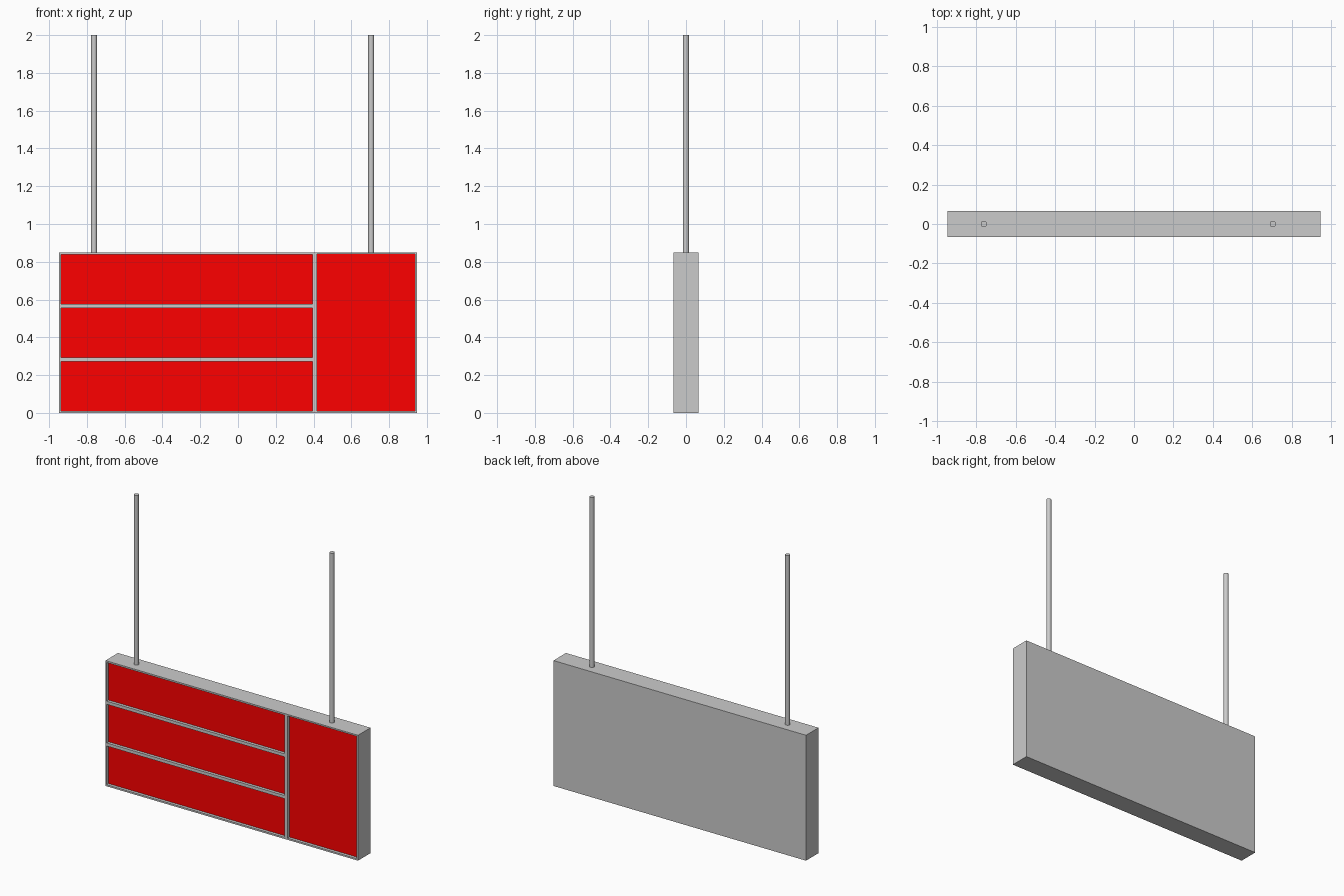
import bpy

if "Cube" in bpy.data.objects:
    bpy.data.objects.remove(bpy.data.objects["Cube"])

WIDTH, DEPTH, HEIGHT = 1.894, 0.134, 0.85
FRONT = -DEPTH / 2
RECESS = 0.02          # how far the panels sit behind the frame
PANEL_T = 0.01         # panel thickness

red = bpy.data.materials.new("panel_red")
red.diffuse_color = (1.0, 0.0, 0.0, 1.0)
red.use_nodes = True
red.node_tree.nodes["Principled BSDF"].inputs["Base Color"].default_value = red.diffuse_color


def box(name, x0, x1, y0, y1, z0, z1):
    bpy.ops.mesh.primitive_cube_add(
        size=1, location=((x0 + x1) / 2, (y0 + y1) / 2, (z0 + z1) / 2))
    ob = bpy.context.object
    ob.name = name
    ob.scale = (x1 - x0, y1 - y0, z1 - z0)
    bpy.ops.object.transform_apply(location=False, rotation=False, scale=True)
    return ob


# Sign case
case = box("sign_case", -WIDTH / 2, WIDTH / 2, FRONT, -FRONT, 0, HEIGHT)

# Front openings: three stacked rows on the left, one tall bay on the right
openings = [("row_panel_%d" % (i + 1), -0.938, 0.395,
             0.011 + i * 0.283, 0.273 + i * 0.283) for i in range(3)]
openings.append(("side_panel", 0.418, 0.937, 0.011, 0.84))

for name, x0, x1, z0, z1 in openings:
    # Pocket cut into the case
    cutter = box("pocket_cutter", x0, x1, FRONT - 0.05,
                 FRONT + RECESS + PANEL_T, z0, z1)
    cutter.hide_render = True
    mod = case.modifiers.new("pocket", 'BOOLEAN')
    mod.operation = 'DIFFERENCE'
    mod.solver = 'EXACT'
    mod.object = cutter
    bpy.context.view_layer.objects.active = case
    bpy.ops.object.modifier_apply(modifier=mod.name)
    bpy.data.objects.remove(cutter)
    # Red panel on the pocket floor
    panel = box(name, x0, x1, FRONT + RECESS, FRONT + RECESS + PANEL_T, z0, z1)
    panel.data.materials.append(red)

# Hanging rods
for side, x in (("left", -0.762), ("right", 0.705)):
    bpy.ops.mesh.primitive_cylinder_add(
        vertices=16, radius=0.016, depth=2 - HEIGHT,
        location=(x, 0, (2 + HEIGHT) / 2))
    rod = bpy.context.object
    rod.name = side + "_hanging_rod"
    bpy.ops.object.shade_smooth_by_angle()
